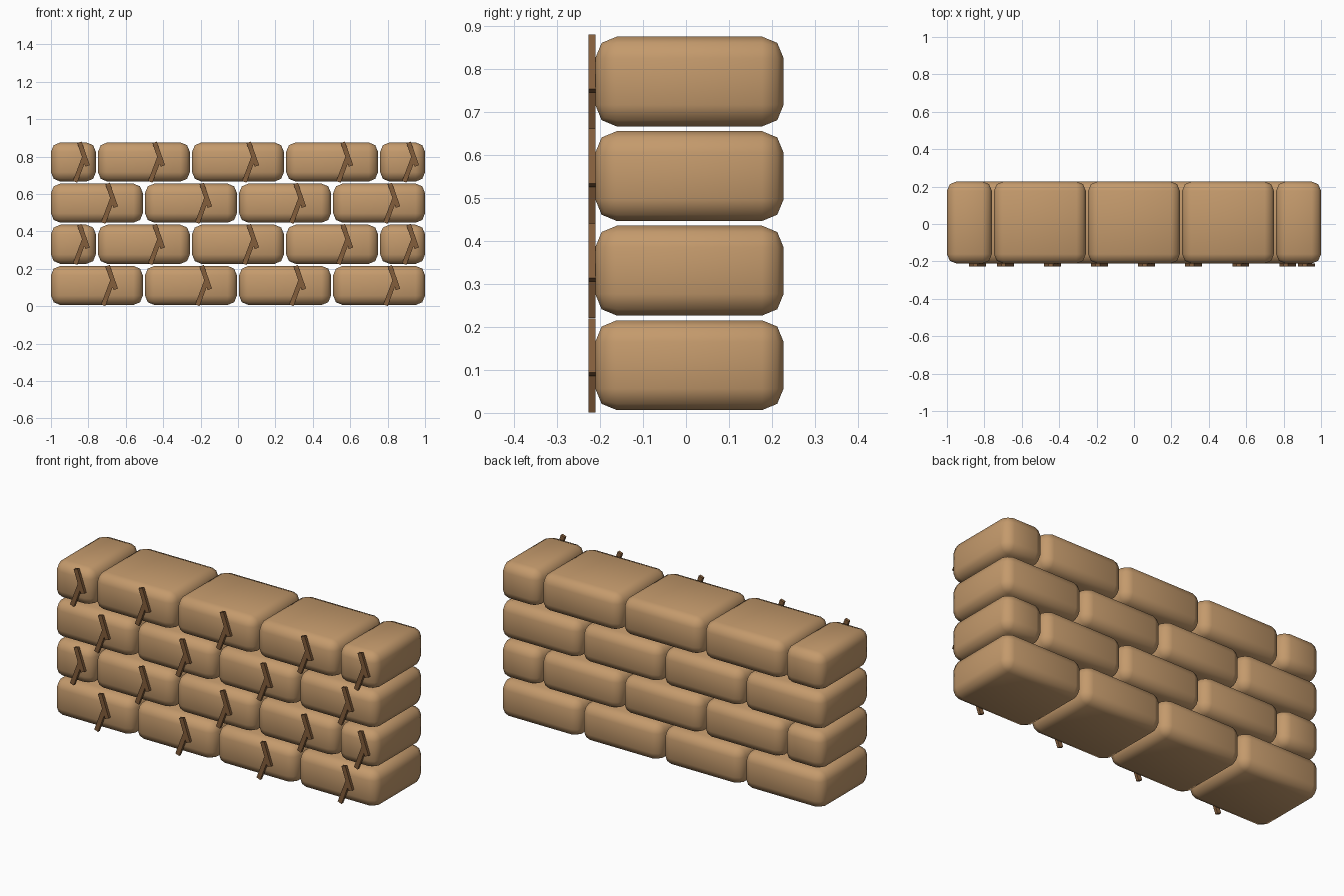
import bpy
import math

if "Cube" in bpy.data.objects:
    bpy.data.objects.remove(bpy.data.objects["Cube"])

ROW = 0.22                       # height of one course
DEPTH_MIN, DEPTH_MAX = -0.211, 0.227
FULL, HALF, PITCH = 0.491, 0.24, 0.503


def material(name, colour):
    m = bpy.data.materials.new(name)
    m.diffuse_color = (*colour, 1)
    m.use_nodes = True
    m.node_tree.nodes["Principled BSDF"].inputs["Base Color"].default_value = m.diffuse_color
    return m


stone = material("sandy stone", (0.552, 0.323, 0.150))
dark = material("dark crack brown", (0.23, 0.112, 0.045))


def box(name, size, loc, mat, tilt=0.0):
    bpy.ops.mesh.primitive_cube_add(size=1, location=loc)
    ob = bpy.context.object
    ob.name = name
    ob.scale = size
    bpy.ops.object.transform_apply(location=False, rotation=False, scale=True)
    ob.rotation_euler.y = tilt
    ob.data.materials.append(mat)
    return ob


def bar(name, start, end, cx, z0):
    # thin strip on the front face between two (x, z) points
    dx, dz = end[0] - start[0], end[1] - start[1]
    box(name, (0.025, 0.016, math.hypot(dx, dz)),
        (cx + (start[0] + end[0]) / 2, -0.219, z0 + (start[1] + end[1]) / 2),
        dark, math.atan2(dx, dz))


def brick(cx, row, width):
    z0 = row * ROW
    # rounded block
    ob = box("brick", (width, DEPTH_MAX - DEPTH_MIN, 0.209),
             (cx, (DEPTH_MIN + DEPTH_MAX) / 2, z0 + 0.111), stone)
    bev = ob.modifiers.new("rounding", 'BEVEL')
    bev.width = 0.05
    bev.segments = 2
    bpy.ops.object.shade_smooth()
    # forked crack
    ox = cx - (0.025 if width < 0.3 else 0)
    bar("crack_upper", (0.101, 0.090), (0.057, 0.216), ox, z0)
    bar("crack_lower", (0.034, 0.005), (0.084, 0.138), ox, z0)


# running bond: whole-brick courses alternate with half-brick-ended courses
for row in range(4):
    if row % 2 == 0:
        for i in range(4):
            brick((i - 1.5) * PITCH, row, FULL)
    else:
        for i in range(3):
            brick((i - 1) * PITCH, row, FULL)
        for side in (-1, 1):
            brick(side * (1 - HALF / 2), row, HALF)
